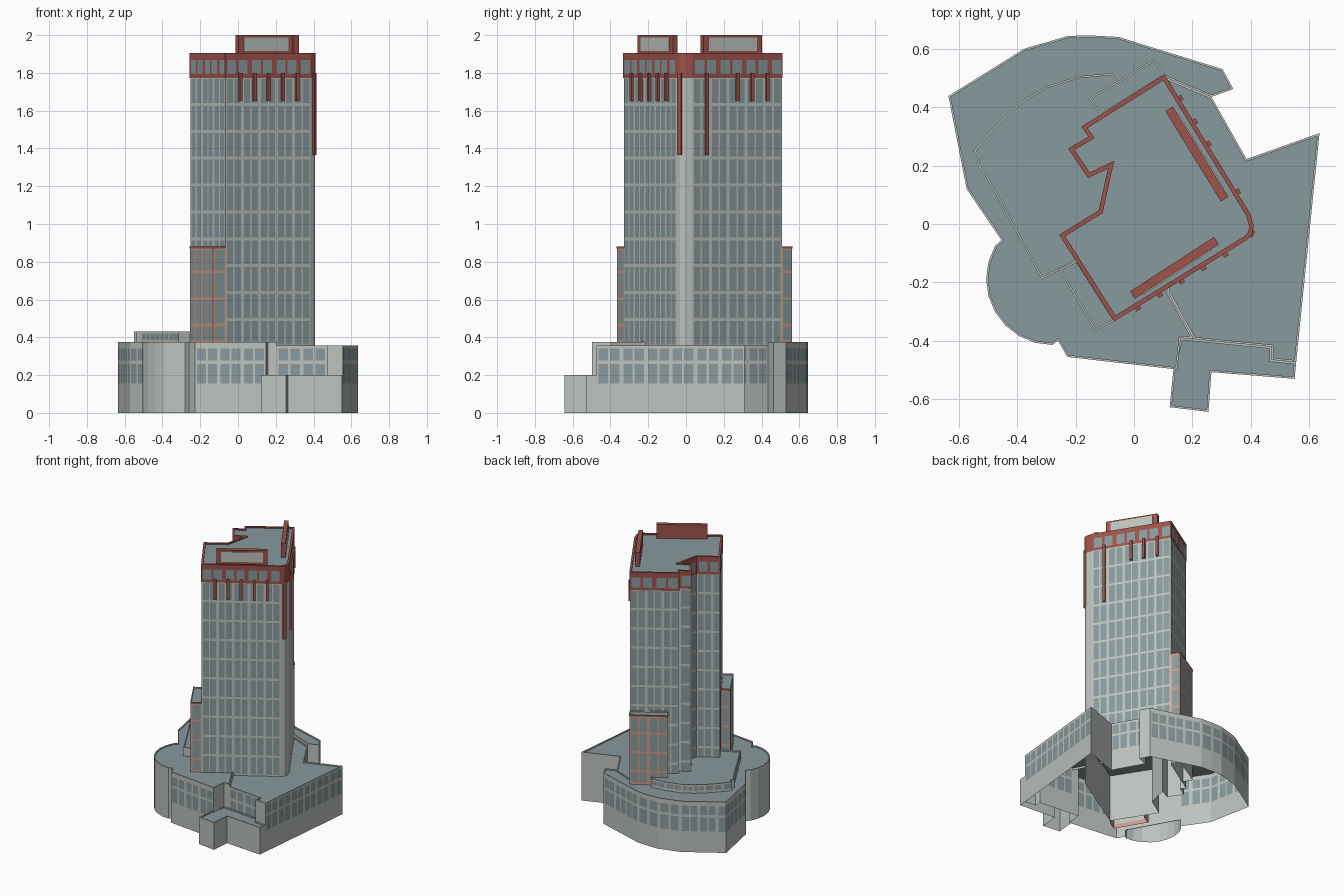
import bpy, bmesh
from math import cos, sin, radians
from mathutils import Vector

old = bpy.data.objects.get("Cube")
if old:
    bpy.data.objects.remove(old, do_unlink=True)


def material(name, rgb):
    m = bpy.data.materials.new(name)
    m.use_nodes = True
    m.diffuse_color = (*rgb, 1)
    m.node_tree.nodes["Principled BSDF"].inputs["Base Color"].default_value = (*rgb, 1)
    return m


STONE, GLASS, RED, PINK = range(4)
PALETTE = [
    material("pale grey stone", (0.5, 0.54, 0.51)),
    material("blue grey glass", (0.245, 0.32, 0.335)),
    material("brick red", (0.34, 0.085, 0.07)),
    material("salmon trim", (0.62, 0.32, 0.25)),
]


def finish(bm, name):
    mesh = bpy.data.meshes.new(name)
    bm.to_mesh(mesh)
    bm.free()
    for m in PALETTE:
        mesh.materials.append(m)
    ob = bpy.data.objects.new(name, mesh)
    bpy.context.collection.objects.link(ob)
    return ob


def face(bm, points, mat):
    f = bm.faces.new([bm.verts.new(p) for p in points])
    f.material_index = mat


def offset(points, d):
    """Move a counter-clockwise outline inward by d with mitred corners."""
    out = []
    for i, p in enumerate(points):
        a = (p - points[i - 1]).normalized()
        b = (points[(i + 1) % len(points)] - p).normalized()
        na, nb = Vector((-a.y, a.x)), Vector((-b.y, b.x))
        out.append(p + (na + nb) * d / max(0.3, 1 + na.dot(nb)))
    return out


def wall(bm, p, q, z0, z1, frame, rows=(), pitch=0.045, gap=0.2):
    """Upright wall cut into a grid; every odd cell in both directions is a window."""
    us, zs = [0], [z0]
    if rows:
        n = max(1, round((q - p).length / pitch))
        for i in range(n):
            wide, slim = gap * 0.65, gap * 0.35
            left, right = (wide, slim) if i % 2 == 0 else (slim, wide)
            us += [(i + left) / n, (i + 1 - right) / n]
        for low, high in rows:
            zs += [low, high]
    us.append(1)
    zs.append(z1)
    for i in range(len(us) - 1):
        a, b = p.lerp(q, us[i]), p.lerp(q, us[i + 1])
        for j in range(len(zs) - 1):
            lo, hi = zs[j], zs[j + 1]
            face(bm, [(*a, lo), (*b, lo), (*b, hi), (*a, hi)],
                 GLASS if i % 2 and j % 2 else frame)


def block(name, outline, z0, z1, frame=STONE, rim=STONE, rows=(), pitch=0.045,
          gap=0.2, roof=True, grow=0, rim_width=0.007, step=0.34):
    """Hollow storey block. Edge styles: w windows, p plain, s step only, n none."""
    pts = offset([Vector(o[:2]) for o in outline], -grow)
    bm = bmesh.new()
    for i, p in enumerate(pts):
        q, style = pts[(i + 1) % len(pts)], outline[i][2]
        if style != "n":
            wall(bm, p, q, step if style == "s" else z0, z1, frame,
                 rows if style == "w" else (), pitch, gap)
    if roof:
        inner = offset(pts, rim_width)
        deck = z1 - 0.008
        for i, p in enumerate(pts):
            k = (i + 1) % len(pts)
            face(bm, [(*p, z1), (*pts[k], z1), (*inner[k], z1), (*inner[i], z1)], rim)
            face(bm, [(*inner[i], z1), (*inner[k], z1), (*inner[k], deck), (*inner[i], deck)], rim)
        face(bm, [(*p, deck) for p in inner], GLASS)
    return finish(bm, name)


def bar(name, p, q, thick, z0, z1, mat):
    """Upright slab along the line p to q."""
    p, q = Vector(p), Vector(q)
    d = (q - p).normalized()
    n = Vector((d.y, -d.x)) * thick / 2
    base = [p + n, q + n, q - n, p - n]
    bm = bmesh.new()
    face(bm, [(*b, z0) for b in base], mat)
    face(bm, [(*b, z1) for b in base], mat)
    for i in range(4):
        wall(bm, base[i], base[(i + 1) % 4], z0, z1, mat)
    bmesh.ops.remove_doubles(bm, verts=bm.verts, dist=1e-5)
    bmesh.ops.recalc_face_normals(bm, faces=bm.faces)
    return finish(bm, name)


# Podium: western hall with the round bay, eastern hall, low front wing
bay = [(-.28 + .226 * cos(radians(a)), -.188 + .226 * sin(radians(a)), "p")
       for a in range(150, 271, 15)]
west = [
    (-.635, .438, "w"), (-.573, .12, "w"), (-.454, -.055, "p"), *bay,
    (-.26, -.4, "p"), (-.228, -.455, "w"), (.148, -.498, "p"),
    (.16, -.39, "p"), (.205, -.394, "s"), (.115, -.23, "s"), (.1, .505, "s"),
    (.265, .435, "p"), (.34, .462, "p"), (.303, .53, "w"), (-.053, .64, "w"),
    (-.14, .645, "w"), (-.224, .644, "w"), (-.375, .6, "w"),
]
east = [
    (.205, -.394, "w"), (.47, -.42, "p"), (.47, -.465, "p"), (.555, -.473, "w"),
    (.635, .311, "p"), (.385, .222, "w"), (.265, .435, "n"), (.1, .505, "n"),
    (.115, -.23, "n"),
]
wing = [
    (.135, -.497, "p"), (.122, -.627, "p"), (.255, -.643, "p"), (.265, -.507, "p"),
    (.55, -.53, "p"), (.555, -.473, "n"), (.47, -.465, "n"), (.47, -.42, "n"),
    (.16, -.39, "n"),
]
hall_rows = [(.155, .26), (.277, .342)]
block("podium_west", west, 0, .375, rows=hall_rows, pitch=.065, gap=.24)
block("podium_east", east, 0, .358, rows=hall_rows, pitch=.065, gap=.24)
block("front_wing", wing, 0, .2)
bar("bay_inner_wall", (-.454, -.055), (-.26, -.4), .004, .05, .36, STONE)

# Curved terrace storey on the western roof
terrace = [
    (-.53, .228, "p"), (-.54, .205, "p"), (-.512, .17, "w"), (-.315, -.19, "p"),
    (-.197, -.127, "n"), (0, 0, "n"), (0, .4, "n"), (-.06, .49, "p"),
    (-.075, .517, "w"), (-.187, .506, "w"), (-.3, .472, "w"), (-.365, .434, "w"),
    (-.425, .388, "w"), (-.51, .3, "w"), (-.55, .25, "p"),
]
block("terrace", terrace, .36, .43, rows=[(.385, .418)], pitch=.05)

# Tower shaft and crown share one outline with a rounded eastern corner
tower = [
    (.104, .508, "w"), (-.176, .332, "w"), (-.152, .298, "w"), (-.221, .257, "w"),
    (-.156, .161, "w"), (-.085, .195, "w"), (-.118, .045, "w"), (-.252, -.038, "w"),
    (-.067, -.329, "w"), (.385, -.052, "p"), (.402, -.033, "p"), (.407, -.008, "p"),
    (.395, .034, "w"),
]
floor = .1422
shaft_rows = [(.353 + floor * i + .008, .353 + floor * (i + 1) - .008) for i in range(10)]
block("tower_shaft", tower, .35, 1.776, rows=shaft_rows, pitch=.054, gap=.26, roof=False)
block("tower_crown", tower, 1.773, 1.905, frame=RED, rim=RED, rows=[(1.793, 1.868)],
      pitch=.076, gap=.28, grow=.003, rim_width=.015)

# Core walls carry the tower down inside the podium, open on the eastern side
core = [(x, y, "p" if i < 9 else "n") for i, (x, y, style) in enumerate(tower)]
block("tower_core", core, .02, .35, roof=False)

# Side annexes: stone base, salmon framed upper floors, thin red cap
south_annex = [(-.255, -.155, "w"), (-.132, -.365, "w"), (-.067, -.329, "n"), (-.195, -.127, "w")]
north_annex = [(.104, .508, "w"), (.07, .562, "w"), (-.152, .43, "w"), (-.115, .372, "n")]
annex_rows = [(.383, .458), (.472, .598), (.612, .74), (.754, .862)]
for name, outline in (("south_annex", south_annex), ("north_annex", north_annex)):
    block(name + "_base", outline, .03, .37, roof=False)
    block(name, outline, .37, .874, frame=PINK, rows=annex_rows, pitch=.06, gap=.24, roof=False)
    block(name + "_cap", outline, .87, .882, frame=RED, grow=.002)
block("south_annex_foot", south_annex, 0, .03, frame=PINK, roof=False)

# Red fins hanging below the crown
south_face = (Vector((-.067, -.329)), Vector((.39, -.05)))
east_face = (Vector((.395, .034)), Vector((.104, .508)))


def fin(name, face_line, t, low):
    a, b = face_line
    d = (b - a).normalized()
    c = a.lerp(b, t) + Vector((d.y, -d.x)) * .004
    bar(name, c - d * .009, c + d * .009, .02, low, 1.8, RED)


for i in range(5):
    fin(f"south_fin_{i + 1}", south_face, .168 + .164 * i, 1.65)
for i, t in enumerate((.5, .66, .83)):
    fin(f"east_fin_{i + 1}", east_face, t, 1.65)
fin("east_long_fin", east_face, .155, 1.365)
bar("corner_long_fin", (.394, -.042), (.407, -.022), .02, 1.365, 1.8, RED)

# Roof sign boards, each with a pale panel on the outer side
for name, p, q in (("south_sign", (-.005, -.243), (.282, -.057)),
                   ("east_sign", (.31, .085), (.12, .394))):
    p, q = Vector(p), Vector(q)
    d = (q - p).normalized()
    out = Vector((d.y, -d.x)) * .016
    bar(name, p, q, .03, 1.89, 2, RED)
    bar(name + "_panel", p.lerp(q, .09) + out, p.lerp(q, .91) + out, .006, 1.915, 1.987, STONE)
